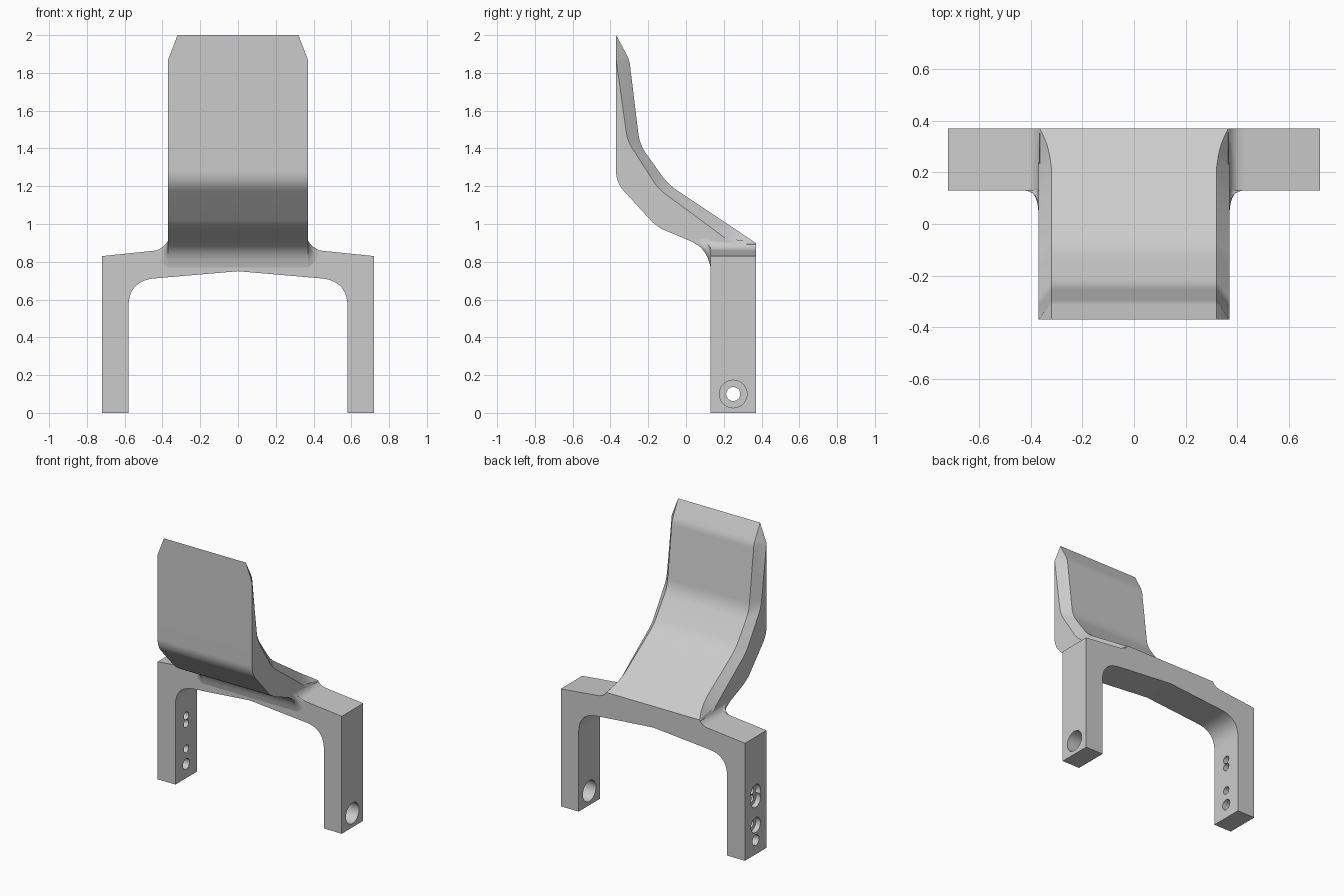
import bpy, bmesh, math
from mathutils import Vector

cube = bpy.data.objects.get("Cube")
if cube:
    bpy.data.objects.remove(cube, do_unlink=True)

grey = bpy.data.materials.new("plain grey")
grey.use_nodes = True
COLOUR = (0.6, 0.6, 0.6, 1)
grey.diffuse_color = COLOUR
grey.node_tree.nodes["Principled BSDF"].inputs["Base Color"].default_value = COLOUR


def bezier(a, b, c, n):
    a, b, c = Vector(a), Vector(b), Vector(c)
    return [a * (1 - t) ** 2 + b * 2 * t * (1 - t) + c * t * t
            for t in (i / n for i in range(n + 1))]


def rounded(points, n=8):
    """Path of (u, v, rounding length) corners; both end points stay sharp."""
    out = []
    for i, (u, v, r) in enumerate(points):
        p = Vector((u, v))
        if not r:
            out.append(p)
            continue
        before = (Vector(points[i - 1][:2]) - p).normalized() * r
        after = (Vector(points[i + 1][:2]) - p).normalized() * r
        out += bezier(p + before, p, p + after, n)
    return out


def make(name, rows, closed):
    """Skin rows of points; closed rows also get end caps."""
    bm = bmesh.new()
    vs = [[bm.verts.new(p) for p in row] for row in rows]
    for a, b in zip(vs, vs[1:]):
        for i in range(len(a) if closed else len(a) - 1):
            j = (i + 1) % len(a)
            bm.faces.new((a[i], a[j], b[j], b[i]))
    if closed:
        bm.faces.new(vs[0])
        bm.faces.new(vs[-1])
    bmesh.ops.remove_doubles(bm, verts=bm.verts, dist=0.0005)
    bmesh.ops.recalc_face_normals(bm, faces=bm.faces)
    mesh = bpy.data.meshes.new(name)
    bm.to_mesh(mesh)
    bm.free()
    ob = bpy.data.objects.new(name, mesh)
    bpy.context.collection.objects.link(ob)
    mesh.materials.append(grey)
    return ob


def select(ob):
    bpy.ops.object.select_all(action='DESELECT')
    ob.select_set(True)
    bpy.context.view_layer.objects.active = ob


def smooth(ob):
    select(ob)
    bpy.ops.object.shade_smooth_by_angle(angle=math.radians(9.6))


def drill(ob, x, z, radius, depth):
    bpy.ops.mesh.primitive_cylinder_add(vertices=48, radius=radius, depth=depth,
                                        location=(x, 0.25, z), rotation=(0, math.pi / 2, 0))
    cutter = bpy.context.object
    cutter.hide_render = True
    cutter.data.materials.append(grey)
    select(ob)
    mod = ob.modifiers.new("hole", 'BOOLEAN')
    mod.object, mod.operation, mod.solver = cutter, 'DIFFERENCE', 'EXACT'
    bpy.ops.object.modifier_apply(modifier=mod.name)
    bpy.data.objects.remove(cutter, do_unlink=True)


# Arched bracket with two legs
half = rounded([(0, 0.75, 0), (0.58, 0.70, 0.14), (0.58, 0, 0)], 14)
half += [Vector((0.72, 0)), Vector((0.72, 0.83))]
half += bezier((0.43, 0.86), (0.385, 0.864), (0.365, 0.90), 10)
profile = half + [Vector((-p.x, p.y)) for p in reversed(half[1:])]
bracket = make("bracket", [[(p.x, y, p.y) for p in profile] for y in (0.13, 0.37)], True)

# Screw holes and counterbores: one large bore on the left, small ones on the right
drill(bracket, 0.65, 0.10, 0.073, 0.3)
drill(bracket, -0.65, 0.10, 0.037, 0.3)
for z in (0.207, 0.385, 0.44):
    drill(bracket, -0.72, z, 0.053, 0.07)
for z in (0.207, 0.385, 0.44):
    drill(bracket, -0.65, z, 0.027, 0.3)
smooth(bracket)

# Curved blade: shared front outline, back outline stepped in along the side chamfers
front = rounded([(-0.37, 1.87, 0), (-0.37, 1.22, 0.06), (-0.155, 0.985, 0.05),
                 (0.105, 0.875, 0.08), (0.13, 0.77, 0), (0.2, 0.77, 0),
                 (0.369, 0.80, 0)], 10)
root = [(0.369, 0.365), (0.34, 0.350), (0.31, 0.338), (0.27, 0.327), (0.22, 0.32)]
back_in = [Vector((y, 0.90 + (0.369 - y) * 0.667)) for y, x in root]
back_in += rounded([(0.1, 1.08, 0), (-0.095, 1.21, 0.06), (-0.245, 1.42, 0.06),
                    (-0.30, 1.87, 0.03), (-0.37, 2.0, 0)])
back_out = [Vector((y, max(0.895, 0.93 + (0.2 - y) * 0.743))) for y, x in root]
back_out += rounded([(0.1, 1.005, 0), (-0.145, 1.185, 0.05), (-0.31, 1.44, 0.05),
                     (-0.37, 1.87, 0)])
back_out += [back_out[-1]] * (len(back_in) - len(back_out))


def blade_row(back, side, inset):
    """Outline running down the front and up the back."""
    row = [(side * (0.32 if inset else 0.37), p.x, p.y) for p in front]
    for i, p in enumerate(back):
        x = (root[i][1] if i < len(root) else 0.32) if inset else 0.37
        row.append((side * x, p.x, p.y))
    return row


blade = make("blade", [blade_row(back_out, -1, False), blade_row(back_in, -1, True),
                       blade_row(back_in, 1, True), blade_row(back_out, 1, False)], True)
smooth(blade)

# Concave fillets where the blade sides meet the front of the bracket
sections = [((0.37, 0.04, 0.90), (0.37, 0.11, 0.87), (0.37, 0.13, 0.77)),
            ((0.37, 0.05, 0.91), (0.375, 0.12, 0.87), (0.41, 0.13, 0.80)),
            ((0.37, 0.07, 0.92), (0.372, 0.128, 0.89), (0.43, 0.13, 0.86)),
            ((0.37, 0.13, 0.93), (0.37, 0.13, 0.865), (0.43, 0.13, 0.86))]
for side, word in ((1, "left"), (-1, "right")):
    rows = []
    for s, t in zip(sections, sections[1:]):
        for k in range(4):
            pts = [Vector(a).lerp(Vector(b), k / 4) for a, b in zip(s, t)]
            rows.append(bezier(*pts, 8))
    rows.append(bezier(*sections[-1], 8))
    fillet = make(word + "_fillet", [[(side * p.x, p.y, p.z) for p in r] for r in rows], False)
    # Face the sheet forward and outward
    mean = sum((f.normal * f.area for f in fillet.data.polygons), Vector((0, 0, 0)))
    if mean.dot(Vector((side, -1, 0))) < 0:
        fillet.data.flip_normals()
    select(fillet)
    bpy.ops.object.shade_smooth()

# Concave fillets along the blade sides on top of the bracket
for side, word in ((1, "left"), (-1, "right")):
    rows = []
    for y, z in ((0.13, 0.93), (0.25, 0.92), (0.369, 0.90)):
        arc = bezier((0.43, y, 0.86), (0.375, y, 0.862), (0.365, y, z), 14)
        rows.append([(side * p.x, p.y, p.z) for p in arc] + [(side * 0.36, y, 0.85)])
    smooth(make(word + "_top_fillet", rows, True))
